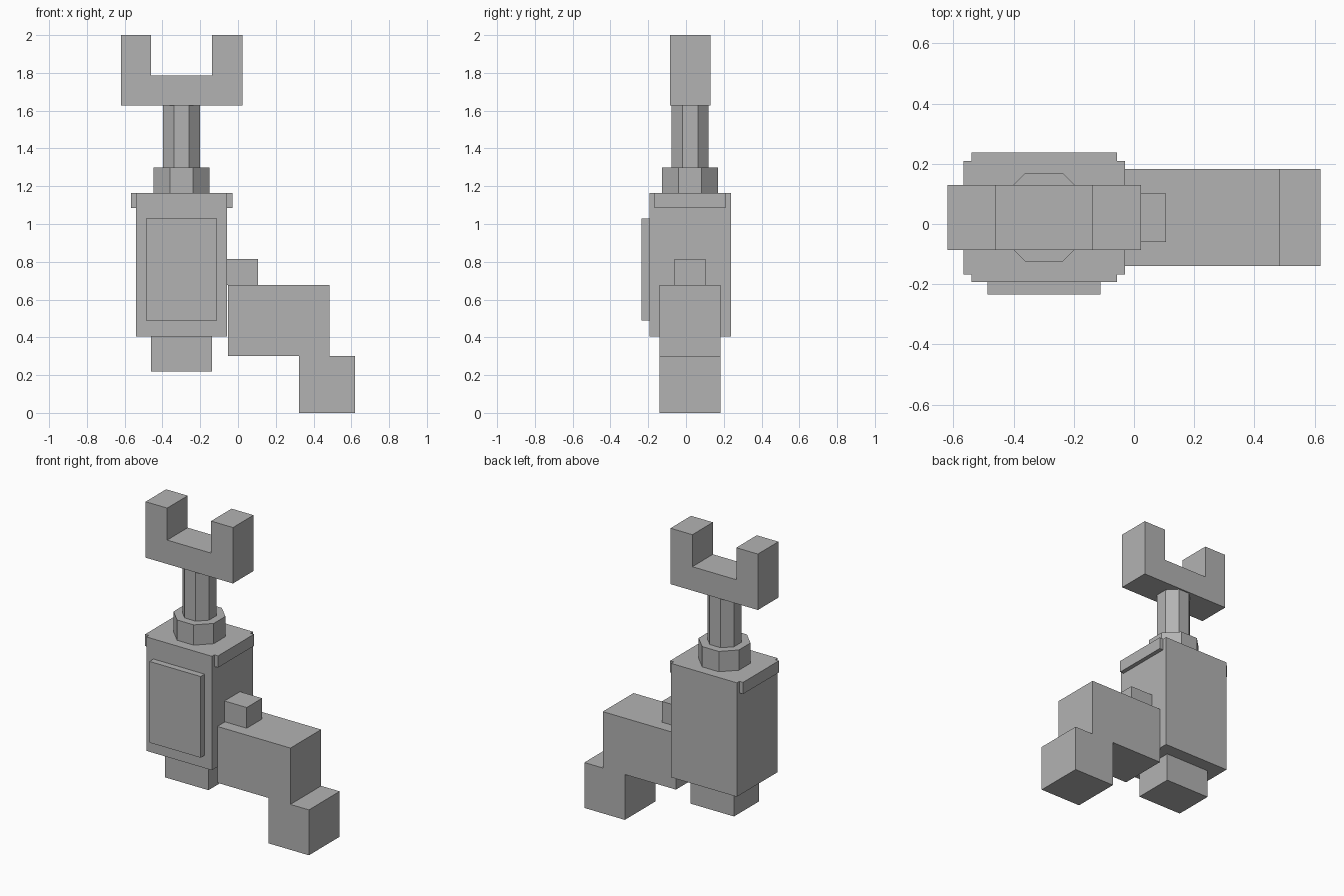
import bpy, bmesh, math

if "Cube" in bpy.data.objects:
    bpy.data.objects.remove(bpy.data.objects["Cube"])

grey = bpy.data.materials.new("plain grey")
grey.diffuse_color = (0.45, 0.45, 0.45, 1)
grey.use_nodes = True
grey.node_tree.nodes["Principled BSDF"].inputs["Base Color"].default_value = grey.diffuse_color


def prism(name, profile, lo, hi, axis):
    """Extrude a profile: (x, z) along y, or (x, y) along z."""
    def point(p, d):
        return (p[0], d, p[1]) if axis == 'y' else (p[0], p[1], d)
    bm = bmesh.new()
    a = [bm.verts.new(point(p, lo)) for p in profile]
    b = [bm.verts.new(point(p, hi)) for p in profile]
    n = len(profile)
    bm.faces.new(a)
    bm.faces.new(b[::-1])
    for i in range(n):
        j = (i + 1) % n
        bm.faces.new((a[i], b[i], b[j], a[j]))
    bmesh.ops.recalc_face_normals(bm, faces=bm.faces)
    mesh = bpy.data.meshes.new(name)
    bm.to_mesh(mesh)
    bm.free()
    mesh.materials.append(grey)
    obj = bpy.data.objects.new(name, mesh)
    bpy.context.collection.objects.link(obj)
    return obj


def box(name, x, y, z):
    (x0, x1), (z0, z1) = x, z
    return prism(name, [(x0, z0), (x1, z0), (x1, z1), (x0, z1)], *y, 'y')


def octagon(name, apothem, z):
    r = apothem / math.cos(math.pi / 8)
    angles = [math.pi / 8 + i * math.pi / 4 for i in range(8)]
    pts = [(CX + r * math.cos(t), CY + r * math.sin(t)) for t in angles]
    return prism(name, pts, *z, 'z')


# Shared centre of the upright column
CX, CY = -0.299, 0.022

# Main housing with front panel, side lips and bottom plug
box("housing", (-0.54, -0.057), (-0.193, 0.237), (0.405, 1.163))
box("front_panel", (-0.487, -0.111), (-0.235, -0.193), (0.49, 1.03))
for side, x in (("left", (-0.567, -0.54)), ("right", (-0.057, -0.03))):
    box(side + "_lip", x, (-0.167, 0.21), (1.085, 1.163))
box("bottom_plug", (-0.46, -0.138), (-0.113, 0.152), (0.22, 0.405))

# Octagonal collar and rod
octagon("collar", 0.148, (1.163, 1.298))
octagon("rod", 0.098, (1.298, 1.628))

# U-shaped fork on top of the rod
fork = [(-0.62, 1.628), (0.023, 1.628), (0.023, 2), (-0.138, 2),
        (-0.138, 1.787), (-0.461, 1.787), (-0.461, 2), (-0.62, 2)]
prism("fork", fork, -0.086, 0.13, 'y')

# Stepped side arm ending in a foot, with a small knob on top
arm = [(-0.054, 0.302), (0.322, 0.302), (0.322, 0), (0.62, 0),
       (0.62, 0.302), (0.484, 0.302), (0.484, 0.677), (-0.054, 0.677)]
prism("side_arm", arm, -0.14, 0.183, 'y')
box("arm_knob", (-0.057, 0.106), (-0.06, 0.102), (0.677, 0.815))
